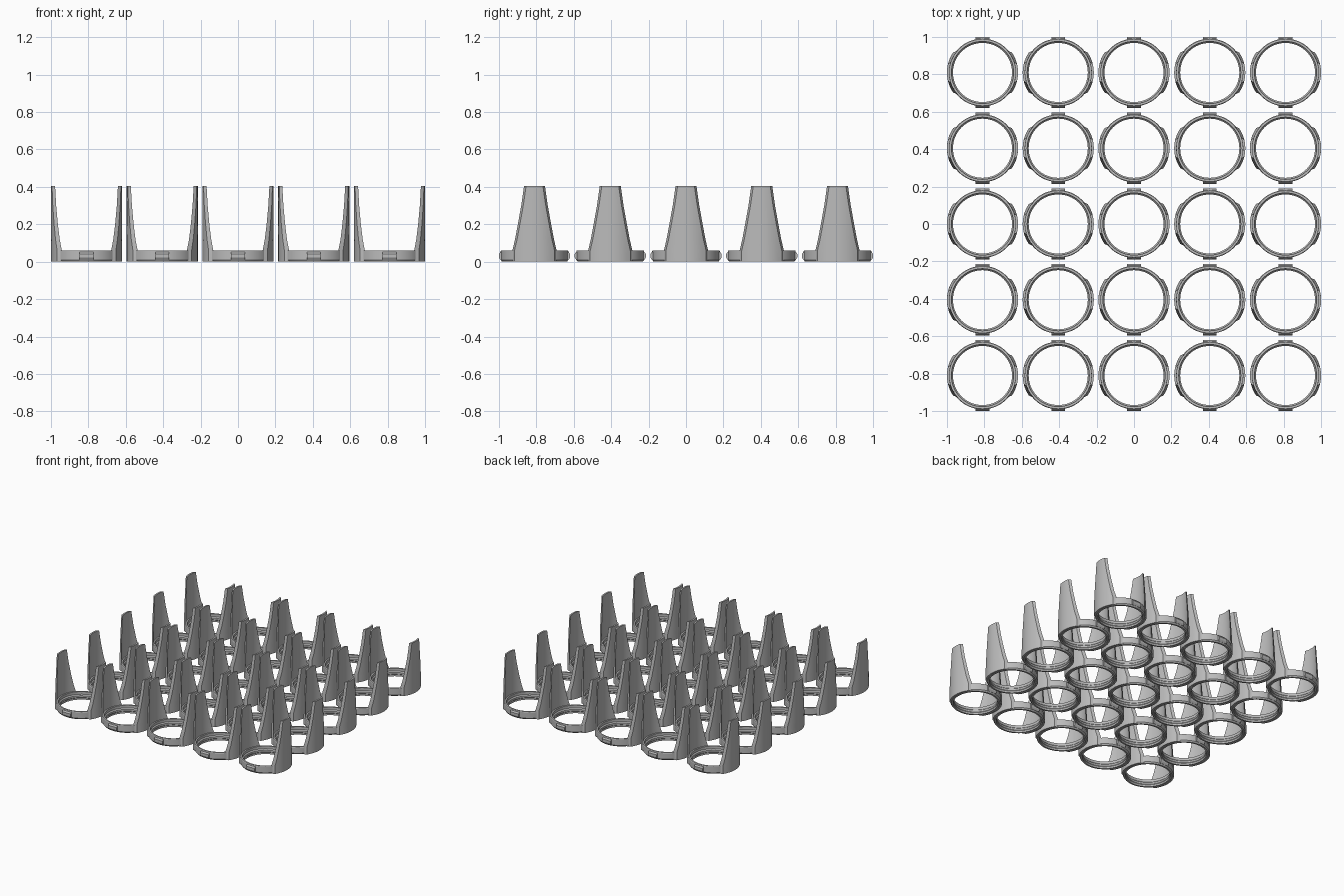
import bpy, bmesh, math

if "Cube" in bpy.data.objects:
    bpy.data.objects.remove(bpy.data.objects["Cube"])

PITCH = 0.405
SEG = 64
FIN_R, FIN_IN = 0.19, 0.177

grey = bpy.data.materials.new("plain grey")
grey.diffuse_color = (0.5, 0.5, 0.5, 1)
grey.use_nodes = True
grey.node_tree.nodes["Principled BSDF"].inputs["Base Color"].default_value = grey.diffuse_color


def make_mesh(name, bm):
    bmesh.ops.recalc_face_normals(bm, faces=bm.faces)
    mesh = bpy.data.meshes.new(name)
    bm.to_mesh(mesh)
    bm.free()
    mesh.materials.append(grey)
    return mesh


def skin(bm, loops, closed):
    """Bridge equal vertex loops, capping the ends unless the chain is closed."""
    rows = [[bm.verts.new(p) for p in loop] for loop in loops]
    n = len(rows[0])
    pairs = list(zip(rows, rows[1:])) + ([(rows[-1], rows[0])] if closed else [])
    for a, b in pairs:
        for i in range(n):
            j = (i + 1) % n
            bm.faces.new((a[i], a[j], b[j], b[i]))
    if not closed:
        bm.faces.new(rows[0])
        bm.faces.new(rows[-1])


# Base ring: turned profile with a chamfered foot and an inner lip
def ring_mesh():
    profile = [(0.161, 0), (0.174, 0), (0.181, 0.01), (0.181, 0.056), (0.178, 0.061),
               (0.166, 0.061), (0.166, 0.040), (0.158, 0.032), (0.158, 0.018),
               (0.161, 0.014)]
    loops = []
    for k in range(SEG):
        a = 2 * math.pi * k / SEG
        loops.append([(r * math.cos(a), r * math.sin(a), z) for r, z in profile])
    bm = bmesh.new()
    skin(bm, loops, True)
    return make_mesh("base_ring", bm)


# Tall fin: curved shell tapering upward, with chamfered side edges
def fin_mesh(side):
    levels = [(0, 0.118), (0.06, 0.118), (0.12, 0.104), (0.2, 0.089),
              (0.3, 0.071), (0.405, 0.056)]
    cols = 10
    loops = []
    for z, half in levels:
        loop = []
        for radius, w, sign in ((FIN_R, half - 0.011, 1), (FIN_IN, half, -1)):
            span = math.asin(w / radius)
            for c in range(cols + 1):
                a = sign * span * (2 * c / cols - 1)
                loop.append((side * radius * math.cos(a), radius * math.sin(a), z))
        loops.append(loop)
    bm = bmesh.new()
    skin(bm, loops, False)
    return make_mesh("fin", bm)


# Small clip nub: trapezoid profile swept across the ring wall
def clip_mesh(side):
    profile = [(0.172, 0.010), (0.182, 0.010), (0.190, 0.022),
               (0.190, 0.042), (0.182, 0.053), (0.172, 0.053)]
    loops = [[(x, side * y, z) for y, z in profile] for x in (-0.037, 0.037)]
    bm = bmesh.new()
    skin(bm, loops, False)
    return make_mesh("clip", bm)


parts = [("base_ring", ring_mesh()),
         ("left_fin", fin_mesh(-1)), ("right_fin", fin_mesh(1)),
         ("front_clip", clip_mesh(-1)), ("back_clip", clip_mesh(1))]

# Smooth the curved walls once on each shared mesh
for name, mesh in parts:
    ob = bpy.data.objects.new(name, mesh)
    bpy.context.collection.objects.link(ob)
    bpy.ops.object.select_all(action='DESELECT')
    ob.select_set(True)
    bpy.context.view_layer.objects.active = ob
    bpy.ops.object.shade_smooth_by_angle(angle=math.radians(25))
    bpy.data.objects.remove(ob)

# Five by five grid of identical holders
for row in range(5):
    for col in range(5):
        for name, mesh in parts:
            ob = bpy.data.objects.new(f"{name}_{row + 1}_{col + 1}", mesh)
            ob.location = ((col - 2) * PITCH, (row - 2) * PITCH, 0)
            bpy.context.collection.objects.link(ob)
